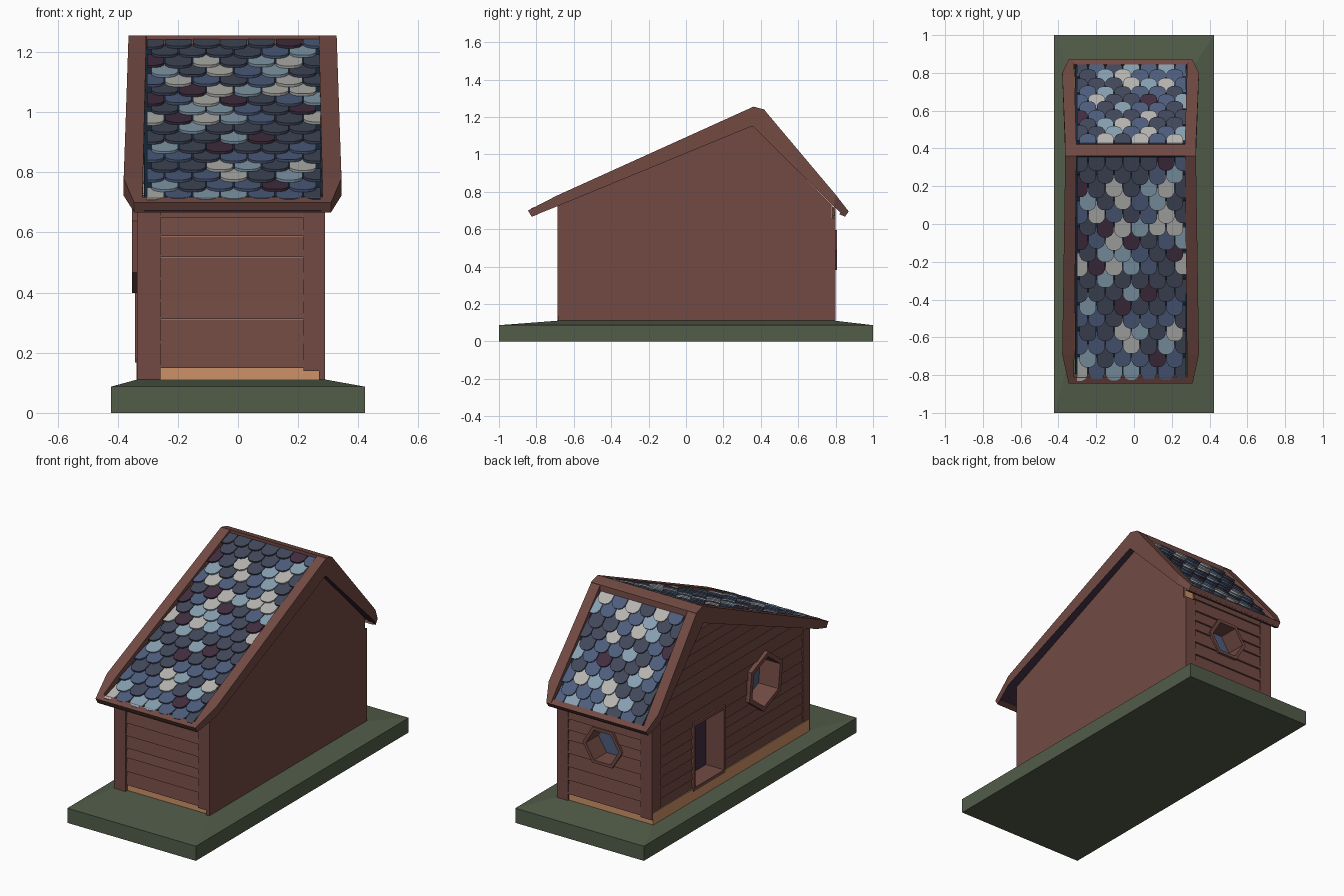
import bpy, bmesh, math, random
from mathutils import Vector

if "Cube" in bpy.data.objects:
    bpy.data.objects.remove(bpy.data.objects["Cube"])
random.seed(4)


def material(name, r, g, b):
    m = bpy.data.materials.new(name)
    lin = [((c / 255 + 0.055) / 1.055) ** 2.4 for c in (r, g, b)]
    m.diffuse_color = (*lin, 1)
    m.use_nodes = True
    m.node_tree.nodes["Principled BSDF"].inputs["Base Color"].default_value = m.diffuse_color
    return m


BROWN = material("brown_wood", 114, 74, 67)
GREEN = material("moss_green", 82, 92, 73)
TAN = material("tan_wood", 206, 146, 104)
PURPLE = material("dark_purple", 66, 46, 64)
NAVY = material("navy_underlay", 24, 42, 60)
DARK = material("dark_slate", 66, 72, 90)
BLUE = material("blue_slate", 78, 94, 126)
LIGHT = material("light_blue_slate", 136, 160, 178)
GREY = material("grey_slate", 182, 181, 178)
CX = -0.018          # centre line of the house in x


def prism(bm, a, b, mat=0):
    """Closed solid between two matching loops."""
    va, vb = [bm.verts.new(p) for p in a], [bm.verts.new(p) for p in b]
    n = len(a)
    faces = [bm.faces.new(va[::-1]), bm.faces.new(vb)]
    for i in range(n):
        j = (i + 1) % n
        faces.append(bm.faces.new((va[i], va[j], vb[j], vb[i])))
    for f in faces:
        f.material_index = mat


def box(bm, x0, x1, y0, y1, z0, z1):
    loop = [(x0, y0), (x1, y0), (x1, y1), (x0, y1)]
    prism(bm, [(*p, z0) for p in loop], [(*p, z1) for p in loop])


def finish(name, bm, *mats):
    bmesh.ops.recalc_face_normals(bm, faces=bm.faces)
    me = bpy.data.meshes.new(name)
    bm.to_mesh(me)
    bm.free()
    ob = bpy.data.objects.new(name, me)
    bpy.context.collection.objects.link(ob)
    for m in mats:
        me.materials.append(m)
    return ob


# base slab with gently sloped top
bm = bmesh.new()
box(bm, -0.423, 0.423, -1, 1, 0, 0.087)
rect = lambda x0, x1, y0, y1, z: [(x0, y0, z), (x1, y0, z), (x1, y1, z), (x0, y1, z)]
prism(bm, rect(-0.423, 0.423, -1, 1, 0.087), rect(-0.335, 0.29, -0.685, 0.795, 0.111))
finish("base", bm, GREEN)

# house core, plain right wall and bare strip at the foot of the walls
gable = [(-0.67, 0.1), (0.784, 0.1), (0.784, 0.725), (0.355, 1.16), (-0.67, 0.73)]
bm = bmesh.new()
prism(bm, [(-0.32, y, z) for y, z in gable], [(0.283, y, z) for y, z in gable])
core = finish("wall_core", bm, TAN)
wide = [(-0.684, 0.1), (0.79, 0.1), (0.79, 0.66), (0.778, 0.66), (0.778, 0.73),
        (0.355, 1.16), (-0.684, 0.727)]
bm = bmesh.new()
prism(bm, [(0.27, y, z) for y, z in wide], [(0.29, y, z) for y, z in wide])
finish("right_wall", bm, BROWN)
bm = bmesh.new()
box(bm, -0.338, -0.31, -0.672, 0.791, 0.1, 0.18)
box(bm, -0.31, 0.285, 0.77, 0.791, 0.1, 0.15)
finish("wall_foot", bm, TAN)


# mappings from wall plane (u, v, outward depth) to space
def left(u, v, d): return (-0.32 - d, u, v)
def back(u, v, d): return (u, 0.784 + d, v)
def front(u, v, d): return (u, -0.67 - d, v)


def span_gable(z):
    y0 = -0.67 if z < 0.73 else -0.67 + (z - 0.73) / 0.43 * 1.025
    y1 = 0.784 if z < 0.725 else 0.784 - (z - 0.725) / 0.435 * 0.429
    return y0, y1


def siding(name, to3d, z0, z1, span):
    """Overlapping boards, thicker at the lower edge, hairline gaps between."""
    bm = bmesh.new()
    while z0 < z1 - 0.02:
        z3 = min(z1, z0 + random.uniform(0.055, 0.085))
        z2 = z3 - 0.001
        (a, b), (c, d) = span(z0), span(z2)
        lo = [to3d(a, z0, -0.004), to3d(b, z0, -0.004), to3d(d, z2, -0.004), to3d(c, z2, -0.004)]
        hi = [to3d(a, z0, 0.014), to3d(b, z0, 0.014), to3d(d, z2, 0.005), to3d(c, z2, 0.005)]
        prism(bm, lo, hi)
        z0 = z3
    return finish(name, bm, BROWN)


flat = lambda z: (-0.27, 0.225)
left_siding = siding("left_siding", left, 0.175, 1.13, span_gable)
back_siding = siding("back_siding", back, 0.15, 0.72, flat)
siding("front_siding", front, 0.15, 0.72, flat)

# corner posts
bm = bmesh.new()
box(bm, -0.335, -0.257, -0.688, -0.62, 0.105, 0.725)
box(bm, 0.217, 0.289, -0.686, -0.62, 0.14, 0.725)
box(bm, -0.337, -0.26, 0.72, 0.799, 0.14, 0.715)
box(bm, 0.217, 0.289, 0.72, 0.799, 0.11, 0.66)
finish("corner_posts", bm, BROWN)


def opening(name, pts, centre, to3d, out, glass, targets, inner=0.8, depth=-0.1):
    """Cut a recess, line it with a frame and put a pane at its back."""
    cu, cv = centre
    at = lambda k, d: [to3d(cu + u * k, cv + v * k, d) for u, v in pts]
    bm = bmesh.new()
    prism(bm, at(0.95, depth - 0.01), at(0.95, 0.06))
    cutter = finish(name + "_cutter", bm)
    cutter.hide_render = True
    for ob in targets:
        mod = ob.modifiers.new("cut", 'BOOLEAN')
        mod.operation, mod.solver, mod.object = 'DIFFERENCE', 'EXACT', cutter
        bpy.context.view_layer.objects.active = ob
        bpy.ops.object.modifier_apply(modifier=mod.name)
    bpy.data.objects.remove(cutter)
    bm = bmesh.new()
    loops = [[bm.verts.new(p) for p in at(k, d)]
             for k, d in ((1, depth), (1, out), (inner, out), (inner, depth))]
    n = len(pts)
    for k in range(4):
        a, b = loops[k], loops[(k + 1) % 4]
        for i in range(n):
            j = (i + 1) % n
            bm.faces.new((a[i], a[j], b[j], b[i]))
    finish(name + "_frame", bm, BROWN)
    bm = bmesh.new()
    prism(bm, at(0.94, depth - 0.005), at(0.94, depth + 0.003))
    finish(name + "_pane", bm, glass)


def hexagon(r, turn, squash=1.0):
    angles = [math.radians(turn + 60 * i) for i in range(6)]
    return [(r * math.cos(a), r * math.sin(a) * squash) for a in angles]


opening("left_window", hexagon(0.172, 97), (-0.25, 0.57), left, 0.033, BLUE, [core, left_siding], 0.83)
opening("back_window", hexagon(0.13, 0, 0.95), (-0.013, 0.49), back, 0.022, BLUE, [core, back_siding], 0.83)
opening("door", [(-0.15, -0.2), (0.15, -0.2), (0.15, 0.2), (-0.15, 0.2)], (0.265, 0.367),
        left, 0.022, PURPLE, [core, left_siding], 0.9)

# roof edge boards: stations along the gable (y, z, half widths)
top = [(-0.845, 0.70), (-0.69, 0.78), (0.36, 1.255), (0.417, 1.24), (0.80, 0.785), (0.87, 0.695)]
low = [(-0.825, 0.668), (-0.69, 0.722), (0.35, 1.15), (0.358, 1.15), (0.79, 0.722), (0.85, 0.668)]
outer = [0.328, 0.362, 0.346, 0.346, 0.362, 0.328]
inner = [0.30, 0.298, 0.287, 0.287, 0.298, 0.30]
for side, name in ((-1, "left_roof_edge"), (1, "right_roof_edge")):
    bm = bmesh.new()
    rings = []
    for (ty, tz), (ly, lz), o, i in zip(top, low, outer, inner):
        xo, xi = CX + side * o, CX + side * i
        rings.append([bm.verts.new(p) for p in
                      ((xo, ty, tz), (xi, ty, tz), (xi, ly, lz), (xo, ly, lz))])
    for a, b in zip(rings, rings[1:]):
        for k in range(4):
            j = (k + 1) % 4
            bm.faces.new((a[k], a[j], b[j], b[k]))
    bm.faces.new(rings[0])
    bm.faces.new(rings[-1])
    bmesh.ops.recalc_face_normals(bm, faces=bm.faces)
    for f in bm.faces:                      # dark underside
        f.material_index = int(f.normal.z < -0.4 and abs(f.normal.y) < 0.8)
    finish(name, bm, BROWN, PURPLE)

# roof deck, eave boards and ridge board
deck = [(y, z - 0.04) for y, z in top] + [(y, z + 0.004) for y, z in reversed(low[1:5])]
deck = [(-0.83, 0.672)] + deck[1:5] + [(0.855, 0.672)] + deck[6:]
bm = bmesh.new()
prism(bm, [(CX - 0.295, y, z) for y, z in deck], [(CX + 0.295, y, z) for y, z in deck])
bmesh.ops.recalc_face_normals(bm, faces=bm.faces)
for f in bm.faces:
    f.material_index = int(f.normal.z < 0)
finish("roof_deck", bm, NAVY, PURPLE)
for name, prof in (
        ("front_eave", [(-0.845, 0.70), (-0.825, 0.667), (-0.79, 0.68), (-0.81, 0.718)]),
        ("back_eave", [(0.87, 0.695), (0.85, 0.667), (0.82, 0.68), (0.845, 0.715)]),
        ("ridge_board", [(0.36, 1.2555), (0.36, 1.2), (0.425, 1.19), (0.422, 1.236), (0.417, 1.241)])):
    w = 0.346 if name == "ridge_board" else 0.328
    bm = bmesh.new()
    prism(bm, [(CX - w, y, z) for y, z in prof], [(CX + w, y, z) for y, z in prof])
    finish(name, bm, BROWN)


def shingles(name, eave, ridge, rows, low_weights, high_weights):
    """Rows of round-ended slates, offset by half a width; colour mix shifts with height."""
    e, r = Vector((0, *eave)), Vector((0, *ridge))
    length, d = (r - e).length, (r - e).normalized()
    n = Vector((1, 0, 0)).cross(d)
    n = n if n.z > 0 else -n
    step, w, lim = length / rows, 0.092, 0.288
    bm = bmesh.new()
    for row in range(rows):
        k = row / (rows - 1)
        weights = [a + (b - a) * k for a, b in zip(low_weights, high_weights)]
        for col in range(-4, 5):
            c = (col + 0.5 * (row % 2)) * w
            if abs(c) > lim + 0.03:
                continue
            h = w / 2 - 0.002
            tip = row * step + random.uniform(-0.006, 0.006)
            end = min(length, row * step + step * 1.6)
            # outline: lower arc then the two upper corners
            out = [(-h, tip + 0.03), (-h * 0.75, tip + 0.01), (-h * 0.35, tip),
                   (h * 0.35, tip), (h * 0.75, tip + 0.01), (h, tip + 0.03), (h, end), (-h, end)]
            lo, hi = [], []
            for x, s in out:
                p = e + d * s
                p.x = CX + 0.004 + max(-lim, min(lim, c + x))
                lift = 0.016 * (1 - (s - tip) / (step * 1.7)) + 0.009
                lo.append(p + n * (lift - 0.009))
                hi.append(p + n * lift)
            prism(bm, lo, hi, random.choices(range(5), weights)[0])
    finish(name, bm, DARK, BLUE, LIGHT, GREY, PURPLE)


shingles("front_shingles", (-0.815, 0.69), (0.36, 1.228), 17, (22, 52, 18, 8, 0), (56, 18, 10, 13, 12))
shingles("back_shingles", (0.84, 0.684), (0.417, 1.194), 10, (34, 36, 18, 12, 0), (36, 30, 16, 13, 5))
